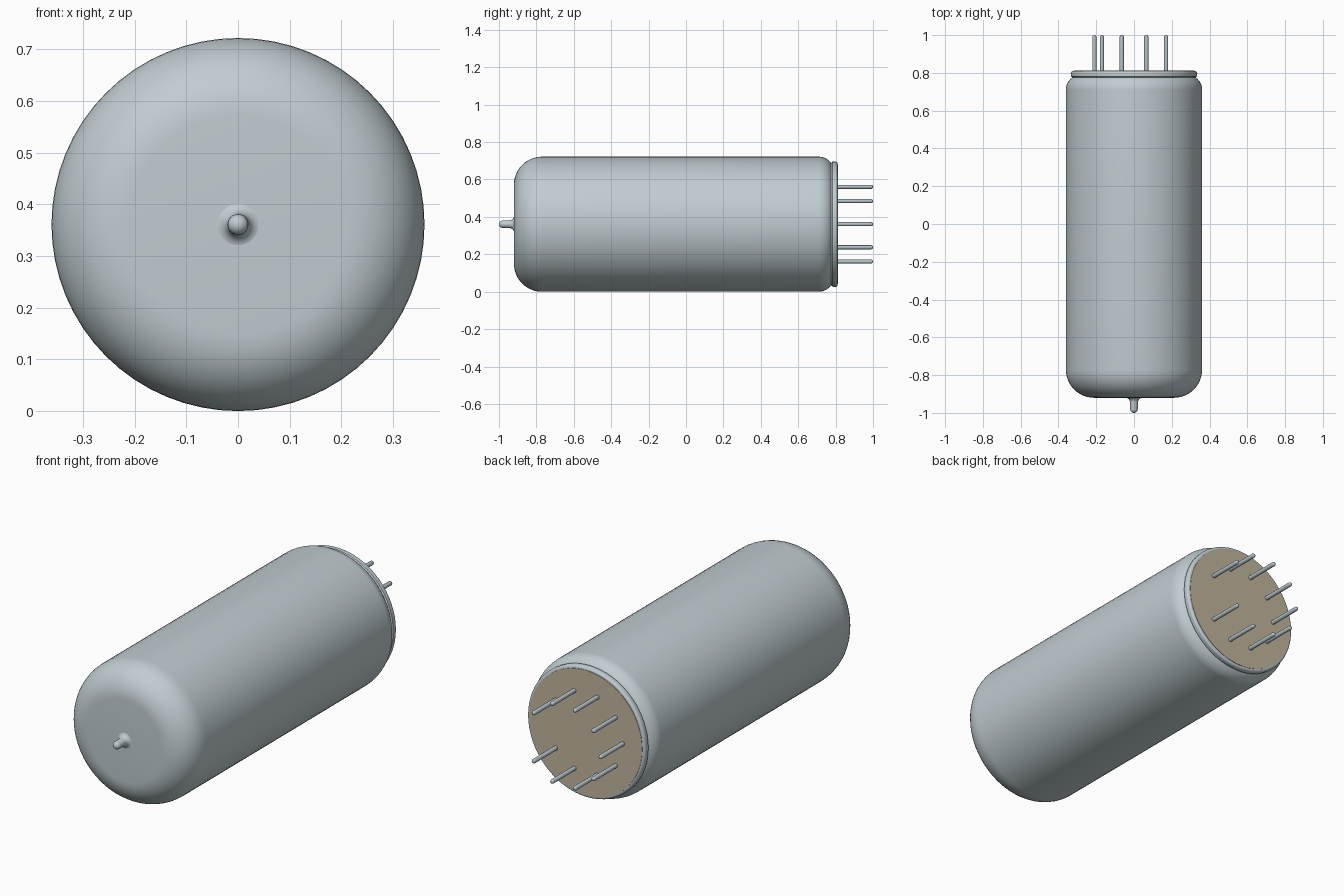
import bpy, bmesh, math
from mathutils import Vector

if "Cube" in bpy.data.objects:
    bpy.data.objects.remove(bpy.data.objects["Cube"], do_unlink=True)

R = 0.361  # bulb radius, also the height of the long axis


def material(name, rgb):
    m = bpy.data.materials.new(name)
    m.use_nodes = True
    col = (*rgb, 1.0)
    m.diffuse_color = col
    m.node_tree.nodes["Principled BSDF"].inputs["Base Color"].default_value = col
    return m


glass = material("grey glass", (0.53, 0.61, 0.64))
metal = material("pin metal", (0.46, 0.54, 0.58))
tan = material("tan base", (0.54, 0.47, 0.34))


def arc(cy, cr, rad, a0, a1, n):
    """Points (y, radius) on an arc; 0 degrees points to +y, 90 outward."""
    return [(cy + rad * math.cos(math.radians(a0 + (a1 - a0) * i / n)),
             cr + rad * math.sin(math.radians(a0 + (a1 - a0) * i / n)))
            for i in range(n + 1)]


def lathe(name, profile, mat, segs=64, x=0.0, z=R):
    """Revolve a (y, radius) profile about an axis parallel to y."""
    bm = bmesh.new()
    verts = [bm.verts.new((0, y, max(r, 0))) for y, r in profile]
    edges = [bm.edges.new(p) for p in zip(verts, verts[1:])]
    bmesh.ops.spin(bm, geom=verts + edges, cent=(0, 0, 0), axis=(0, 1, 0),
                   angle=math.tau, steps=segs, use_duplicate=False)
    bmesh.ops.remove_doubles(bm, verts=bm.verts, dist=1e-5)
    bmesh.ops.recalc_face_normals(bm, faces=bm.faces)
    me = bpy.data.meshes.new(name)
    bm.to_mesh(me)
    bm.free()
    ob = bpy.data.objects.new(name, me)
    ob.location = Vector((x, 0, z))
    me.materials.append(mat)
    bpy.context.collection.objects.link(ob)
    bpy.ops.object.select_all(action="DESELECT")
    ob.select_set(True)
    bpy.context.view_layer.objects.active = ob
    bpy.ops.object.shade_smooth_by_angle(angle=math.radians(35))
    return ob


# Bulb: flat front, wide front round, straight wall, tighter rear shoulder
front = arc(-0.77, R - 0.15, 0.15, 180, 90, 12)
rear = arc(0.71, R - 0.08, 0.08, 90, 28, 8)
lathe("glass_bulb", [(-0.92, 0)] + front + rear + [(0.785, 0.32), (0.785, 0)], glass)

# Sealing tip with a flared foot and a round end
tip = arc(-0.98, 0, 0.02, 180, 90, 6)
foot = arc(-0.945, 0.047, 0.026, 270, 360, 6)
lathe("sealing_tip", tip + foot + [(-0.915, 0.047), (-0.915, 0)], glass, 32)

# Rim ring behind the shoulder, rounded at its outer edge
lathe("base_rim", [(0.775, 0), (0.775, 0.325), (0.782, 0.334)]
      + arc(0.798, 0.322, 0.013, 90, 0, 5) + [(0.811, 0)], glass)

# Flat base plate
lathe("base_plate", [(0.806, 0), (0.806, 0.32), (0.813, 0.32), (0.813, 0)], tan)

# Nine pins on a ten-place circle, with the +x place left empty
for k in range(1, 10):
    a = math.tau * k / 10
    lathe(f"pin_{k}", [(0.80, 0), (0.80, 0.011)] + arc(0.99, 0.001, 0.01, 90, 0, 4)
          + [(1.0, 0)], metal, 16, 0.21 * math.cos(a), R + 0.21 * math.sin(a))
